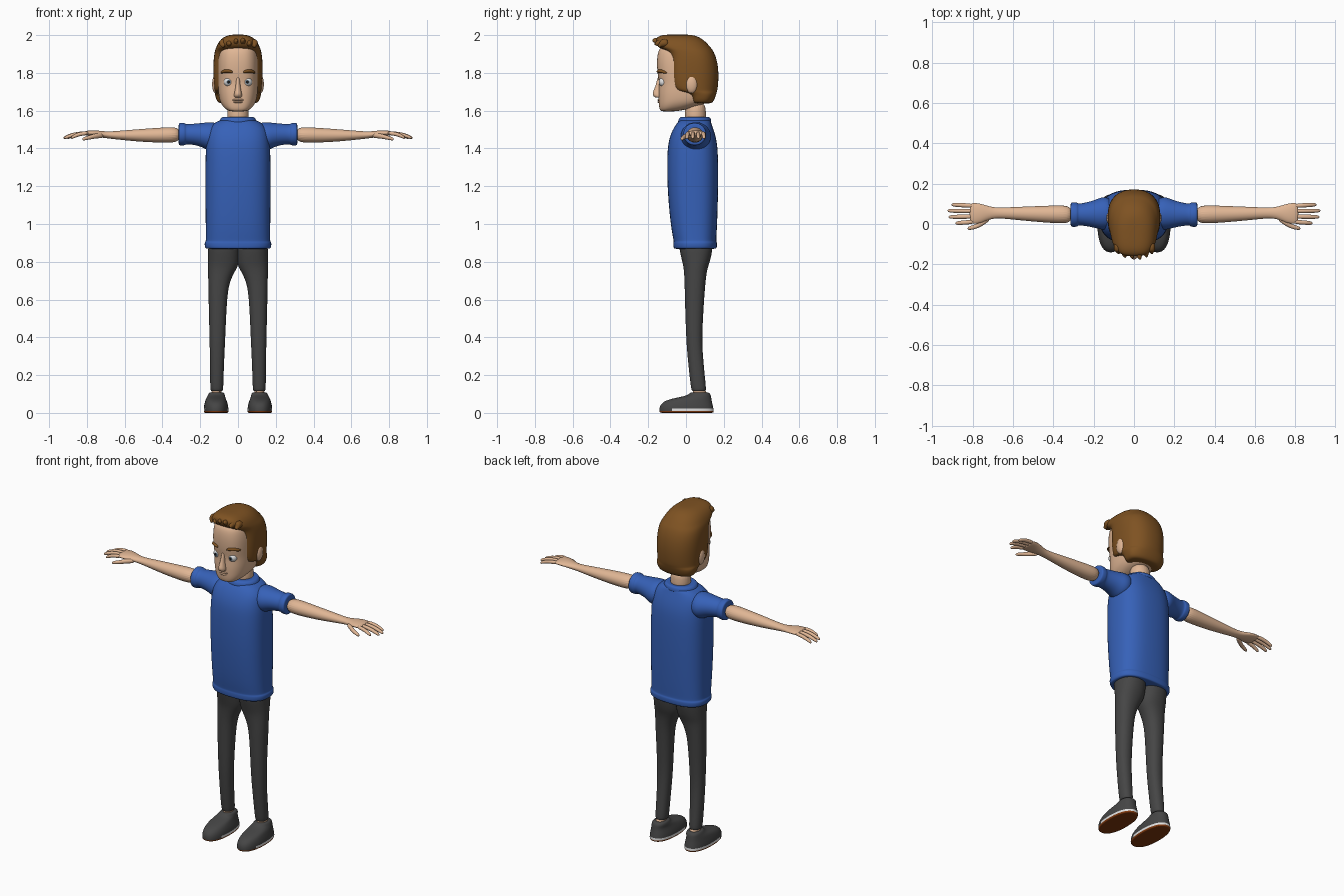
import bpy, bmesh, math
from mathutils import Matrix, Vector


def material(name, rgb):
    m = bpy.data.materials.new(name)
    m.diffuse_color = (*rgb, 1)
    return m


SKIN = material("skin", (0.75, 0.47, 0.30))
HAIR = material("brown_hair", (0.21, 0.085, 0.016))
BLUE = material("blue_cloth", (0.037, 0.12, 0.48))
GREY = material("dark_grey", (0.06, 0.06, 0.06))
SOLE = material("rust_sole", (0.22, 0.04, 0.004))
WHITE = material("white", (0.75, 0.75, 0.75))
IRIS = material("grey_blue_iris", (0.16, 0.24, 0.32))
BLACK = material("black", (0.01, 0.01, 0.01))

# how (u, v, t) of a ring become x, y, z for each loft direction
AXES = {'z': lambda u, v, t: (v, u, t),
        'x': lambda u, v, t: (t, u, v),
        'y': lambda u, v, t: (u, t, v)}


def finish(name, bm, mats, mirror, rule, levels):
    bmesh.ops.recalc_face_normals(bm, faces=bm.faces)
    for f in bm.faces:
        f.smooth = True
        if rule:
            f.material_index = rule(f.calc_center_median())
    me = bpy.data.meshes.new(name)
    bm.to_mesh(me)
    bm.free()
    ob = bpy.data.objects.new(name, me)
    bpy.context.collection.objects.link(ob)
    for m in mats:
        me.materials.append(m)
    if mirror:
        ob.modifiers.new("mirror", 'MIRROR').use_mirror_merge = False
    if levels:
        s = ob.modifiers.new("smooth", 'SUBSURF')
        s.levels = s.render_levels = levels
    return ob


def loft(name, axis, rings, mats, n=(2, 2), mirror=False, rule=None, seg=24, levels=2):
    """Skin superellipse rings (t, u0, u1, v0, v1); n = exponents at low and high u."""
    bm = bmesh.new()
    loops = []
    for t, u0, u1, v0, v1 in rings:
        loop = []
        for i in range(seg):
            a = 2 * math.pi * i / seg
            c, s = math.cos(a), math.sin(a)
            e = 2 / (n[0] if s < 0 else n[1])
            v = (v0 + v1) / 2 + (v1 - v0) / 2 * math.copysign(abs(c) ** e, c)
            u = (u0 + u1) / 2 + (u1 - u0) / 2 * math.copysign(abs(s) ** e, s)
            loop.append(bm.verts.new(AXES[axis](u, v, t)))
        loops.append(loop)
    for a, b in zip(loops, loops[1:]):
        for i in range(seg):
            j = (i + 1) % seg
            bm.faces.new((a[i], a[j], b[j], b[i]))
    bm.faces.new(loops[0])
    bm.faces.new(loops[-1])
    return finish(name, bm, mats, mirror, rule, levels)


def centred(rows):
    return [(z, y0, y1, -h, h) for z, y0, y1, h in rows]


def ball(name, centre, size, mats, mirror=False, rule=None):
    bm = bmesh.new()
    bmesh.ops.create_uvsphere(bm, u_segments=24, v_segments=20, radius=1)
    m = (Matrix.Translation(centre) @ Matrix.Diagonal((*size, 1))
         @ Matrix.Rotation(math.pi / 2, 4, 'X'))
    bmesh.ops.transform(bm, matrix=m, verts=bm.verts)
    return finish(name, bm, mats, mirror, rule, 0)


# shirt: body with a rolled hem, sleeves with cuffs, collar
loft("shirt_body", 'z', centred([
    (0.868, -0.055, 0.15, 0.16), (0.87, -0.066, 0.163, 0.174), (0.885, -0.068, 0.165, 0.178),
    (0.902, -0.068, 0.165, 0.178), (0.907, -0.066, 0.161, 0.172), (0.92, -0.068, 0.161, 0.172),
    (1.0, -0.083, 0.166, 0.172), (1.2, -0.101, 0.172, 0.174), (1.38, -0.101, 0.171, 0.173),
    (1.45, -0.091, 0.162, 0.168), (1.50, -0.071, 0.147, 0.158), (1.532, -0.05, 0.135, 0.132),
    (1.548, -0.035, 0.13, 0.10), (1.552, -0.025, 0.12, 0.08)]), [BLUE], n=(2.6, 2.6))
loft("sleeve", 'x', [
    (0.10, -0.02, 0.125, 1.40, 1.54), (0.155, -0.032, 0.138, 1.385, 1.54),
    (0.19, -0.02, 0.12, 1.408, 1.535), (0.24, -0.01, 0.106, 1.42, 1.531),
    (0.277, -0.006, 0.10, 1.423, 1.527), (0.28, -0.014, 0.107, 1.416, 1.535),
    (0.297, -0.015, 0.108, 1.415, 1.536), (0.312, -0.014, 0.107, 1.416, 1.535),
    (0.315, -0.004, 0.097, 1.426, 1.525)], [BLUE], mirror=True)
loft("collar", 'z', centred([
    (1.535, -0.04, 0.13, 0.095), (1.54, -0.044, 0.135, 0.1), (1.555, -0.04, 0.133, 0.096),
    (1.566, -0.032, 0.127, 0.086), (1.566, -0.02, 0.115, 0.07)]), [BLUE])

# arms, palms, fingers
loft("arm", 'x', [
    (0.30, 0.0, 0.094, 1.43, 1.516), (0.40, 0.004, 0.092, 1.43, 1.511),
    (0.50, 0.012, 0.088, 1.434, 1.504), (0.60, 0.022, 0.084, 1.443, 1.496),
    (0.68, 0.030, 0.08, 1.452, 1.489), (0.72, 0.022, 0.088, 1.457, 1.492),
    (0.76, 0.003, 0.102, 1.464, 1.497), (0.795, 0.0, 0.105, 1.467, 1.495),
    (0.815, 0.004, 0.102, 1.47, 1.49)], [SKIN], mirror=True)
for label, y, spread, tip in (("index", 0.011, -0.007, 0.885), ("middle", 0.037, -0.002, 0.92),
                              ("ring", 0.064, 0.002, 0.925), ("little", 0.09, 0.006, 0.905)):
    rows = []
    for k, z, r in ((0, 1.481, 0.011), (0.5, 1.478, 0.0115), (0.85, 1.463, 0.0105), (1, 1.455, 0.007)):
        yy = y + spread * k
        rows.append((0.79 + (tip - 0.79) * k, yy - r, yy + r, z - r, z + r))
    loft(label + "_finger", 'x', rows, [SKIN], mirror=True, seg=10)
loft("thumb", 'x', [
    (0.71, 0.02, 0.05, 1.455, 1.48), (0.745, -0.007, 0.025, 1.453, 1.483),
    (0.78, -0.025, 0.0, 1.448, 1.472), (0.815, -0.031, -0.01, 1.441, 1.461),
    (0.825, -0.028, -0.016, 1.443, 1.455)], [SKIN], mirror=True, seg=10)

# trousers, ankles and shoes
loft("trouser_leg", 'z', [
    (0.89, -0.035, 0.14, -0.01, 0.157), (0.87, -0.037, 0.142, -0.01, 0.159),
    (0.80, -0.02, 0.128, -0.008, 0.159), (0.765, -0.012, 0.113, 0.005, 0.159),
    (0.70, -0.008, 0.104, 0.045, 0.158), (0.60, -0.006, 0.096, 0.059, 0.156),
    (0.40, 0.0, 0.084, 0.067, 0.151), (0.30, 0.008, 0.09, 0.072, 0.149),
    (0.20, 0.018, 0.099, 0.076, 0.148), (0.12, 0.028, 0.108, 0.078, 0.147),
    (0.113, 0.034, 0.102, 0.084, 0.141)], [GREY], n=(2.2, 2.2), mirror=True)
loft("ankle", 'z', [(0.07, 0.035, 0.115, 0.085, 0.142), (0.10, 0.035, 0.113, 0.085, 0.142),
                    (0.13, 0.038, 0.10, 0.09, 0.137)], [SKIN], mirror=True)


def shoe_rule(c):
    if c.z < 0.009:
        return 1
    return 2 if c.z < 0.02 and c.y > -0.07 else 0


loft("shoe", 'z', [
    (0.0, -0.13, 0.138, 0.058, 0.173), (0.001, -0.14, 0.146, 0.052, 0.18),
    (0.009, -0.142, 0.148, 0.05, 0.182), (0.021, -0.142, 0.147, 0.05, 0.182),
    (0.04, -0.138, 0.143, 0.052, 0.18), (0.06, -0.12, 0.138, 0.058, 0.175),
    (0.075, -0.08, 0.135, 0.064, 0.17), (0.088, -0.01, 0.133, 0.068, 0.162),
    (0.098, 0.015, 0.13, 0.07, 0.158), (0.108, 0.022, 0.122, 0.074, 0.152),
    (0.108, 0.035, 0.11, 0.085, 0.142)], [GREY, SOLE, WHITE], n=(2.3, 2.3),
    mirror=True, rule=shoe_rule)

# neck and head
loft("neck", 'z', centred([(1.545, -0.01, 0.11, 0.06), (1.58, -0.006, 0.105, 0.056),
                           (1.65, -0.006, 0.105, 0.056)]), [SKIN])
loft("head", 'z', centred([
    (1.596, -0.125, -0.06, 0.035), (1.60, -0.136, -0.03, 0.052), (1.613, -0.142, 0.03, 0.072),
    (1.635, -0.145, 0.10, 0.09), (1.66, -0.146, 0.14, 0.1), (1.70, -0.147, 0.15, 0.106),
    (1.75, -0.142, 0.15, 0.108), (1.785, -0.151, 0.15, 0.109), (1.85, -0.156, 0.14, 0.11),
    (1.90, -0.152, 0.13, 0.105), (1.935, -0.14, 0.10, 0.095), (1.955, -0.10, 0.06, 0.07)]),
    [SKIN], n=(2.6, 2.3))
loft("nose", 'z', centred([
    (1.668, -0.158, -0.12, 0.016), (1.674, -0.172, -0.12, 0.022), (1.687, -0.179, -0.12, 0.022),
    (1.702, -0.175, -0.12, 0.018), (1.735, -0.16, -0.12, 0.012), (1.785, -0.15, -0.12, 0.01)]),
    [SKIN], seg=12)
for label, z, w in (("upper_lip", 1.657, 0.03), ("lower_lip", 1.646, 0.025)):
    ball(label, (0, -0.141, z), (w, 0.009, 0.006), [SKIN])
ball("ear", (0.119, 0.03, 1.74), (0.018, 0.031, 0.048), [SKIN], mirror=True)

# eyes: pupil, iris and white picked by angle from straight ahead
EYE = Vector((0.05, -0.119, 1.752))


def eye_rule(c):
    angle = (c - EYE).angle(Vector((0, -1, 0)))
    return 2 if angle < 0.24 else 1 if angle < 0.5 else 0


ball("eye", EYE, (0.025, 0.025, 0.025), [WHITE, IRIS, BLACK], mirror=True, rule=eye_rule)
loft("eyebrow", 'x', [
    (0.026, -0.157, -0.135, 1.797, 1.811), (0.05, -0.157, -0.12, 1.799, 1.821),
    (0.075, -0.142, -0.11, 1.80, 1.819), (0.093, -0.12, -0.09, 1.794, 1.805)],
    [HAIR], mirror=True, seg=12)

# hair: cap with sideburns and swept-up front locks
loft("hair", 'z', centred([
    (1.638, 0.045, 0.125, 0.085), (1.642, 0.03, 0.14, 0.105), (1.66, 0.025, 0.152, 0.117),
    (1.692, 0.015, 0.162, 0.124), (1.703, -0.06, 0.165, 0.125), (1.72, -0.083, 0.17, 0.128),
    (1.80, -0.09, 0.175, 0.132), (1.87, -0.088, 0.165, 0.131), (1.915, -0.10, 0.147, 0.124),
    (1.933, -0.148, 0.133, 0.117), (1.96, -0.162, 0.11, 0.106), (1.985, -0.16, 0.08, 0.085),
    (1.999, -0.135, 0.045, 0.055), (2.003, -0.10, 0.01, 0.025)]), [HAIR], n=(3.2, 2.3))
for i, (x, tip, z) in enumerate(((-0.08, -0.15, 1.945), (-0.048, -0.168, 1.955), (-0.012, -0.172, 1.968),
                                 (0.025, -0.178, 1.972), (0.058, -0.166, 1.955), (0.085, -0.15, 1.945))):
    loft(f"hair_lock_{i + 1}", 'y', [
        (-0.09, x - 0.024, x + 0.024, 1.935, 1.98), (-0.135, x - 0.02, x + 0.02, 1.937, 1.982),
        (tip + 0.012, x - 0.012, x + 0.014, z - 0.014, z + 0.016),
        (tip, x + 0.002, x + 0.008, z - 0.006, z + 0.004)], [HAIR], seg=10)
